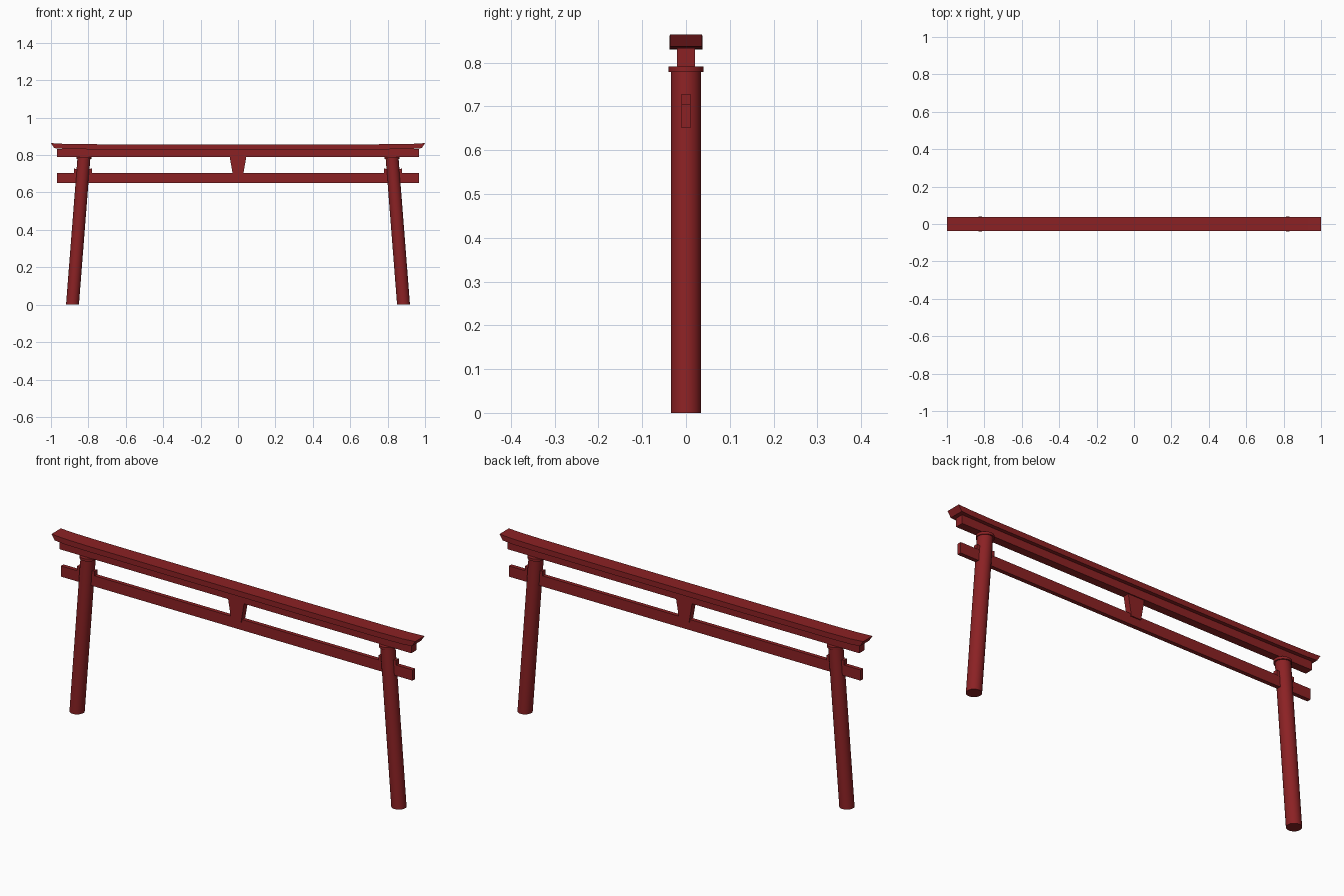
import bpy, bmesh, math
from mathutils import Vector

if "Cube" in bpy.data.objects:
    bpy.data.objects.remove(bpy.data.objects["Cube"])

red = bpy.data.materials.new("dark red lacquer")
red.diffuse_color = (0.26, 0.0155, 0.0175, 1)
red.use_nodes = True
red.node_tree.nodes["Principled BSDF"].inputs["Base Color"].default_value = red.diffuse_color


def finish(name, bm, smooth=False):
    bmesh.ops.recalc_face_normals(bm, faces=bm.faces)
    me = bpy.data.meshes.new(name)
    bm.to_mesh(me)
    bm.free()
    ob = bpy.data.objects.new(name, me)
    bpy.context.collection.objects.link(ob)
    me.materials.append(red)
    if smooth:
        bpy.ops.object.select_all(action='DESELECT')
        ob.select_set(True)
        bpy.context.view_layer.objects.active = ob
        bpy.ops.object.shade_smooth_by_angle(angle=math.radians(35))
    return ob


def loft(name, rings, smooth=False):
    """Skin matching rings of points and cap both ends."""
    bm = bmesh.new()
    vs = [[bm.verts.new(p) for p in r] for r in rings]
    n = len(vs[0])
    for a, b in zip(vs, vs[1:]):
        for i in range(n):
            j = (i + 1) % n
            bm.faces.new((a[i], a[j], b[j], b[i]))
    bm.faces.new(vs[0][::-1])
    bm.faces.new(vs[-1])
    return finish(name, bm, smooth)


def rect(x0, x1, w, z):
    return [(x0, -w, z), (x1, -w, z), (x1, w, z), (x0, w, z)]


def box(name, x0, x1, w, z0, z1):
    return loft(name, [rect(x0, x1, w, z0), rect(x0, x1, w, z1)])


def circle(x, z, r, n=32):
    return [(x + r * math.cos(2 * math.pi * i / n),
             r * math.sin(2 * math.pi * i / n), z) for i in range(n)]


# Leaning pillars with cap discs and wedges
for side, s in (("left", -1), ("right", 1)):
    loft(side + "_pillar", [circle(s * 0.885, 0, 0.0345),
                            circle(s * 0.824, 0.782, 0.0345)], True)
    loft(side + "_cap_disc", [circle(s * 0.823, 0.779, 0.04),
                              circle(s * 0.823, 0.791, 0.04)], True)
    for tag, d in (("inner", -1), ("outer", 1)):
        c = s * 0.829
        a, b = c, c + s * d * 0.048
        w = 0.0105
        loft(f"{side}_{tag}_wedge",
             [[(a, y, 0.702), (b, y, 0.702), (b, y, 0.728), (a, y, 0.72)]
              for y in (-w, w)])

# Straight beams
box("tie_beam", -0.967, 0.967, 0.01, 0.651, 0.704)
box("under_lintel", -0.967, 0.967, 0.02, 0.791, 0.833)

# Tapered centre strut
loft("centre_strut", [rect(-0.027, 0.027, 0.015, 0.69),
                      rect(-0.045, 0.045, 0.015, 0.795)])

# Top lintel with gently raised, slanted ends
half = [(0.4, 0, 0), (0.8, 0.001, 0), (0.93, 0.003, 0), (0.99, 0.007, 0.01)]
stations = [(-x, r, -e) for x, r, e in reversed(half)] + half
rings = []
for x, r, e in stations:
    w = 0.0365 if e else 0.038
    lo, hi = 0.83 + r, 0.857 + r
    rings.append([(x - e * 0.7, -w, lo), (x + e, -w, hi),
                  (x + e, w, hi), (x - e * 0.7, w, lo)])
loft("top_lintel", rings)
